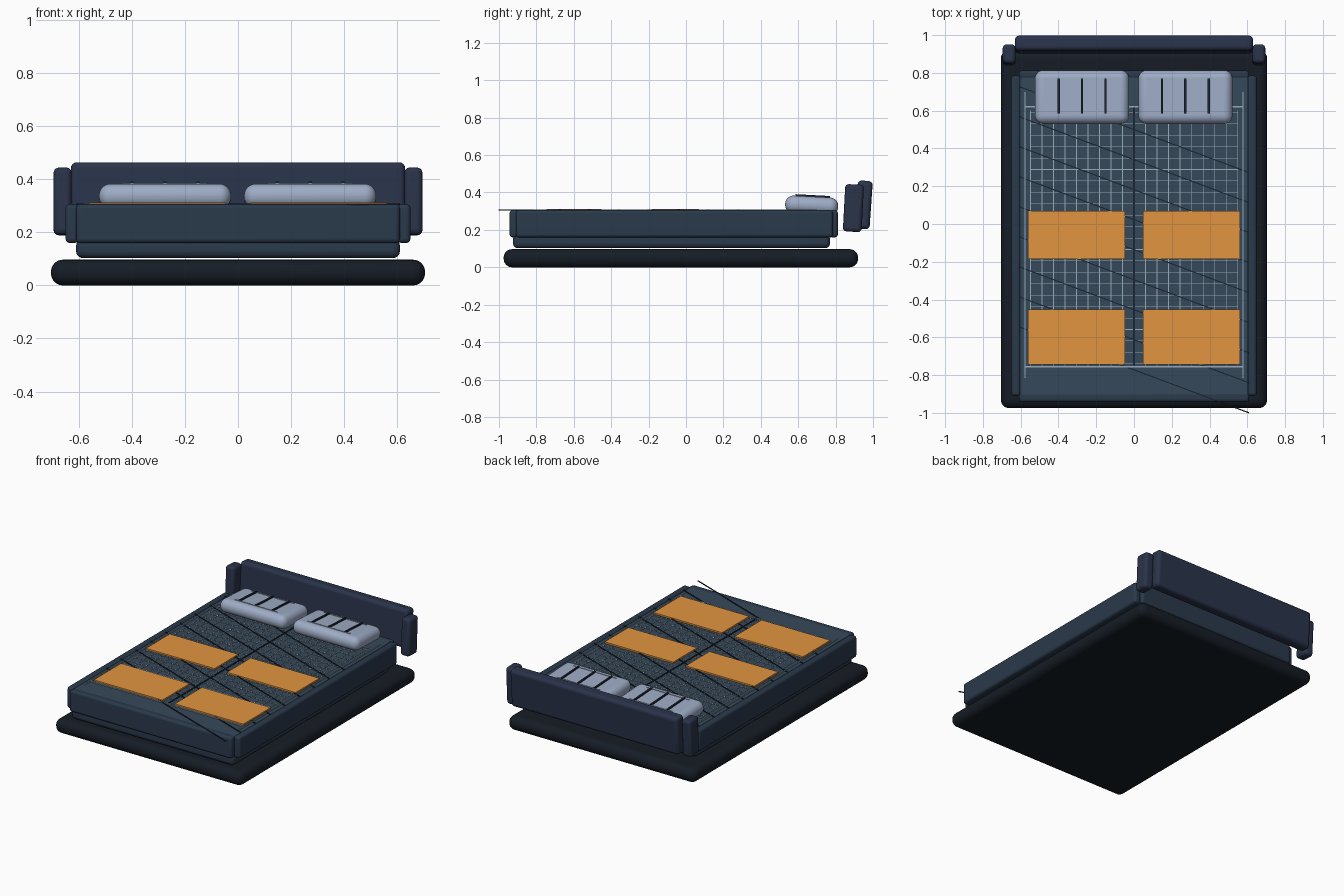
import bpy, math
from mathutils import Matrix, Vector

if "Cube" in bpy.data.objects:
    bpy.data.objects.remove(bpy.data.objects["Cube"])


def material(name, r, g, b):
    m = bpy.data.materials.new(name)
    m.diffuse_color = (r, g, b, 1)
    m.use_nodes = True
    m.node_tree.nodes["Principled BSDF"].inputs["Base Color"].default_value = m.diffuse_color
    return m


BASE = material("near_black", 0.008, 0.012, 0.019)
NAVY = material("navy", 0.023, 0.041, 0.070)
SHEET = material("slate", 0.036, 0.066, 0.100)
HEAD = material("headboard_navy", 0.023, 0.033, 0.068)
PILLOW = material("pale_blue", 0.34, 0.41, 0.56)
ORANGE = material("orange", 0.76, 0.30, 0.05)
LINE = material("light_line", 0.32, 0.42, 0.50)
DARK = material("dark_line", 0.010, 0.018, 0.032)


def box(name, x, y, z, mat, bevel=0.0, segs=4, tilt=0.0, turn=0.0):
    """Box from (min, max) ranges, rounded, tilted about x or turned about z."""
    size = Vector((x[1] - x[0], y[1] - y[0], z[1] - z[0]))
    mid = Vector((sum(x) / 2, sum(y) / 2, sum(z) / 2))
    bpy.ops.mesh.primitive_cube_add(size=1, location=mid)
    o = bpy.context.object
    o.name = name
    o.data.transform(Matrix.Diagonal((*size, 1)))
    o.rotation_euler = (math.radians(tilt), 0, math.radians(turn))
    o.data.materials.append(mat)
    if bevel:
        b = o.modifiers.new("Round", 'BEVEL')
        b.width = bevel
        b.segments = segs
        bpy.ops.object.shade_smooth_by_angle(angle=math.radians(40))
    return o


def bars(name, rects, z, mat):
    """Many thin flat bars (x0, x1, y0, y1) in one mesh."""
    verts, faces = [], []
    for x0, x1, y0, y1 in rects:
        n = len(verts)
        for h in z:
            verts += [(x0, y0, h), (x1, y0, h), (x1, y1, h), (x0, y1, h)]
        faces += [[n + i for i in f] for f in (
            (3, 2, 1, 0), (4, 5, 6, 7), (0, 1, 5, 4),
            (1, 2, 6, 5), (2, 3, 7, 6), (3, 0, 4, 7))]
    me = bpy.data.meshes.new(name)
    me.from_pydata(verts, [], faces)
    me.materials.append(mat)
    o = bpy.data.objects.new(name, me)
    bpy.context.collection.objects.link(o)
    return o


# Base pad and mattress body
box("base_pad", (-0.705, 0.705), (-0.975, 0.92), (0, 0.097), BASE, 0.045, 6)
box("lower_slab", (-0.61, 0.61), (-0.925, 0.77), (0.103, 0.175), NAVY, 0.025)
box("mattress", (-0.605, 0.605), (-0.915, 0.785), (0.16, 0.303), SHEET, 0.008, 2)

# Padded rails around the mattress
box("front_rail", (-0.61, 0.61), (-0.943, -0.893), (0.16, 0.306), NAVY, 0.016)
box("back_rail", (-0.61, 0.61), (0.768, 0.812), (0.16, 0.306), NAVY, 0.016)
for s, side in ((-1, "left"), (1, "right")):
    xs = sorted((s * 0.60, s * 0.65))
    box(side + "_rail", xs, (-0.91, 0.785), (0.16, 0.306), NAVY, 0.016)

# Leaning headboard with side wings
box("headboard", (-0.63, 0.63), (0.91, 0.99), (0.205, 0.463), HEAD, 0.022, tilt=-4)
for s, side in ((-1, "left"), (1, "right")):
    xs = sorted((s * 0.627, s * 0.695))
    box(side + "_wing", xs, (0.845, 0.945), (0.19, 0.443), HEAD, 0.02, tilt=-3)

# Quilting: fine light grid, border piping, dark centre seam
grid = [(-0.548 + i * 0.0609 - 0.0015, -0.548 + i * 0.0609 + 0.0015, -0.75, 0.60)
        for i in range(19)]
grid += [(-0.55, 0.55, -0.74 + i * 0.0605 - 0.0015, -0.74 + i * 0.0605 + 0.0015)
         for i in range(23)]
bars("quilt_grid", grid, (0.301, 0.305), LINE)
piping = [(s * 0.577 - 0.003, s * 0.577 + 0.003, -0.815, 0.70) for s in (-1, 1)]
piping += [(-0.575, 0.575, y - 0.004, y + 0.004) for y in (-0.757, 0.62)]
bars("border_piping", piping, (0.301, 0.308), LINE)
bars("centre_seam", [(-0.004, 0.004, -0.75, 0.62)], (0.301, 0.3075), DARK)

# Diagonal dark stitches
for i in range(9):
    y = -0.772 + i * 0.159
    box(f"diagonal_stitch_{i}", (-0.65, 0.65), (y - 0.003, y + 0.003),
        (0.303, 0.308), DARK, turn=-20.5)

# Orange panels
for s, side in ((-1, "left"), (1, "right")):
    xs = sorted((s * 0.047, s * 0.562))
    box(side + "_upper_panel", xs, (-0.185, 0.07), (0.303, 0.313), ORANGE)
    box(side + "_lower_panel", xs, (-0.745, -0.453), (0.303, 0.313), ORANGE)

# Pillows with strap bands
for c, side in ((-0.275, "left"), (0.272, "right")):
    box(side + "_pillow", (c - 0.249, c + 0.249), (0.53, 0.814), (0.285, 0.378),
        PILLOW, 0.044, 7, tilt=-3)
    for k in (-1, 0, 1):
        x = c + k * 0.124
        box(f"{side}_pillow_band_{k + 2}", (x - 0.006, x + 0.006), (0.585, 0.77),
            (0.374, 0.386), DARK, tilt=-3)
    box(side + "_pillow_front_seam", (c - 0.16, c + 0.16), (0.584, 0.590),
        (0.376, 0.386), PILLOW, tilt=-3)
    box(side + "_pillow_back_seam", (c - 0.16, c + 0.16), (0.763, 0.769),
        (0.368, 0.376), LINE, tilt=-3)
